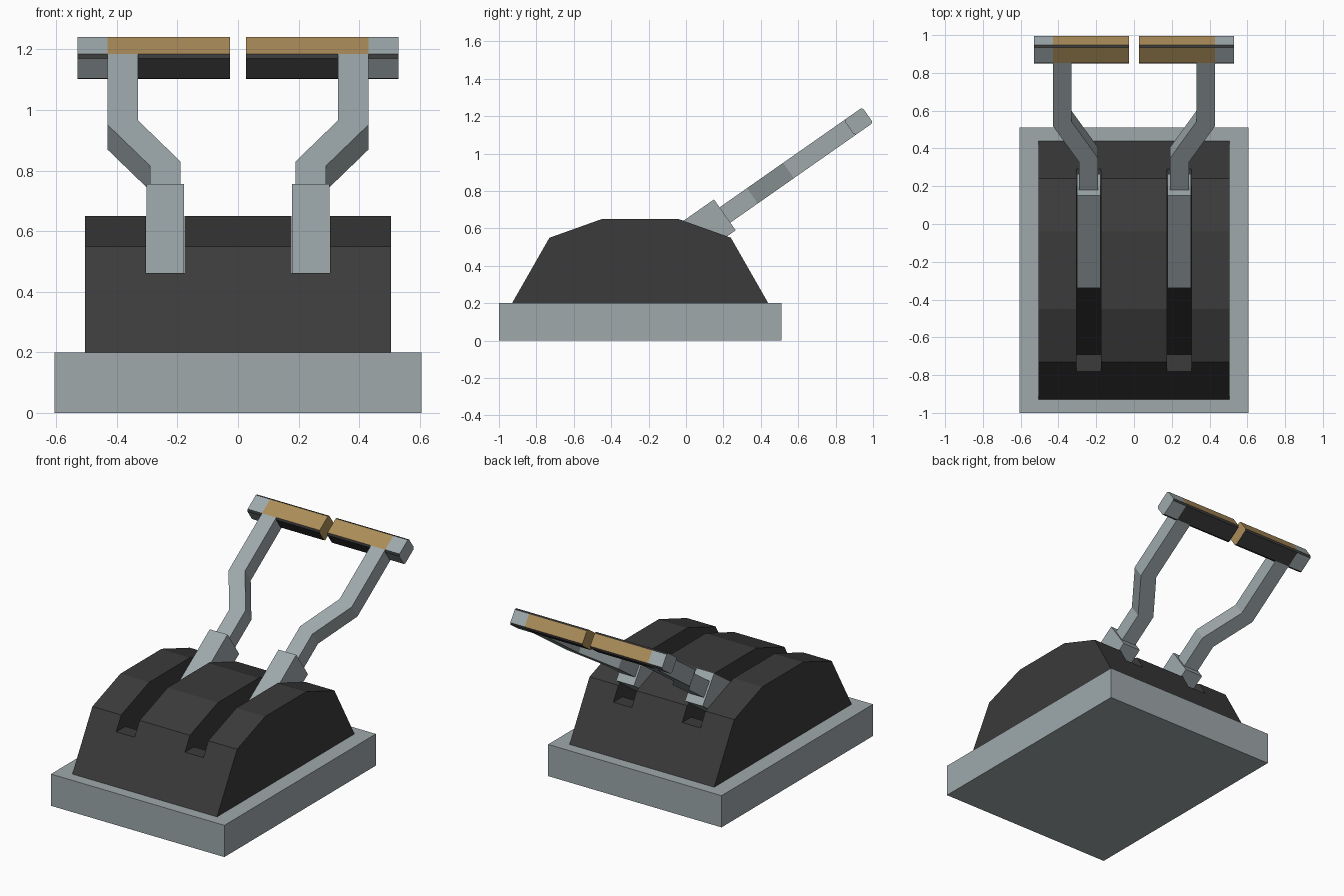
import bpy, bmesh, math
from mathutils import Vector

cube = bpy.data.objects.get("Cube")
if cube:
    bpy.data.objects.remove(cube, do_unlink=True)


def srgb(v):
    return v / 12.92 if v <= 0.04045 else ((v + 0.055) / 1.055) ** 2.4


def material(name, r, g, b):
    col = (srgb(r), srgb(g), srgb(b), 1.0)
    m = bpy.data.materials.new(name)
    m.use_nodes = True
    m.diffuse_color = col
    m.node_tree.nodes["Principled BSDF"].inputs["Base Color"].default_value = col
    return m


metal = material("grey metal", 0.62, 0.66, 0.67)
dark = material("dark grey plastic", 0.23, 0.23, 0.23)
gold = material("tan gold", 0.67, 0.55, 0.35)
black = material("slot black", 0.06, 0.06, 0.06)


def prism(name, pts, start, end, mats):
    """Extrude the 3D outline moved by start to the outline moved by end."""
    bm = bmesh.new()
    a = [bm.verts.new(Vector(p) + Vector(start)) for p in pts]
    b = [bm.verts.new(Vector(p) + Vector(end)) for p in pts]
    bm.faces.new(a)
    bm.faces.new(b)
    n = len(pts)
    for i in range(n):
        bm.faces.new((a[i], a[(i + 1) % n], b[(i + 1) % n], b[i]))
    bmesh.ops.recalc_face_normals(bm, faces=bm.faces)
    me = bpy.data.meshes.new(name)
    bm.to_mesh(me)
    bm.free()
    for m in mats:
        me.materials.append(m)
    ob = bpy.data.objects.new(name, me)
    bpy.context.collection.objects.link(ob)
    return ob


def side_prism(name, yz, x0, x1, mats):
    return prism(name, [(0, y, z) for y, z in yz], (x0, 0, 0), (x1, 0, 0), mats)


# Lever frame: u runs up along the levers, n points out of their upper side
TILT = math.radians(35)
U = Vector((0, math.cos(TILT), math.sin(TILT)))
N = Vector((0, -math.sin(TILT), math.cos(TILT)))
TIP = Vector((0, 0.943, 1.247))


def lever_point(x, u, n):
    return TIP + Vector((x, 0, 0)) + U * u + N * n


# Base slab
side_prism("base", [(-1, 0), (0.51, 0), (0.51, 0.2), (-1, 0.2)],
           -0.605, 0.605, [metal])

# Faceted housing
housing = side_prism("housing", [(-0.93, 0.2), (-0.73, 0.55), (-0.45, 0.65),
                                 (-0.04, 0.65), (0.24, 0.55), (0.44, 0.2)],
                     -0.505, 0.505, [dark, black])

# Two lever slots with a ledge at each end and a deeper pit
slot = [(-1.1, 0.4625), (-0.69, 0.4625), (-0.69, 0.23), (0.2, 0.23),
        (0.2, 0.4625), (0.7, 0.4625), (0.7, 0.9), (-1.1, 0.9)]
for s in (-1, 1):
    cutter = side_prism("slot_cutter", slot, s * 0.176, s * 0.304, [dark])
    cutter.hide_render = True
    mod = housing.modifiers.new("slot", 'BOOLEAN')
    mod.operation = 'DIFFERENCE'
    mod.solver = 'EXACT'
    mod.object = cutter
    bpy.context.view_layer.objects.active = housing
    bpy.ops.object.modifier_apply(modifier=mod.name)
    bpy.data.objects.remove(cutter, do_unlink=True)
for p in housing.data.polygons:
    in_pit = p.normal.z > 0.9 and p.center.z < 0.3
    p.material_index = 1 if in_pit else 0

# Handle cross-section with chamfered edges, as (u, n)
C, L, T = 0.01, 0.12, 0.1
section = [(-C, 0), (0, -C), (0, C - T), (-C, -T),
           (C - L, -T), (-L, C - T), (-L, -C), (C - L, 0)]

for s, side in ((1, "left"), (-1, "right")):
    # Thick lever foot sitting in the slot
    foot = [lever_point(0, u, n) for u, n in
            ((-1.53, 0.052), (-0.932, 0.052), (-0.932, -0.15), (-1.53, -0.15))]
    prism(side + "_lever_foot", foot, (s * 0.178, 0, 0), (s * 0.302, 0, 0), [metal])

    # Cranked lever arm
    outline = [(0.19, -0.95), (0.29, -0.95), (0.29, -0.753), (0.43, -0.517),
               (0.43, -0.11), (0.33, -0.11), (0.33, -0.491), (0.19, -0.727)]
    arm = [lever_point(s * x, u, 0) for x, u in outline]
    prism(side + "_lever_arm", arm, (0, 0, 0), -N * T, [metal])

    # Grip and outer end cap, dark along the chamfers
    bar = [lever_point(0, u, n) for u, n in section]
    grip = prism(side + "_grip", bar, (s * 0.027, 0, 0), (s * 0.43, 0, 0), [gold, dark])
    cap = prism(side + "_grip_cap", bar, (s * 0.43, 0, 0), (s * 0.53, 0, 0), [metal, dark])
    for ob in (grip, cap):
        for p in ob.data.polygons:
            pu, pn = p.normal.dot(U), p.normal.dot(N)
            chamfer = abs(pu) > 0.3 and abs(pn) > 0.3
            underside = ob is grip and (pu < -0.9 or pn < -0.9)
            p.material_index = 1 if chamfer or underside else 0
